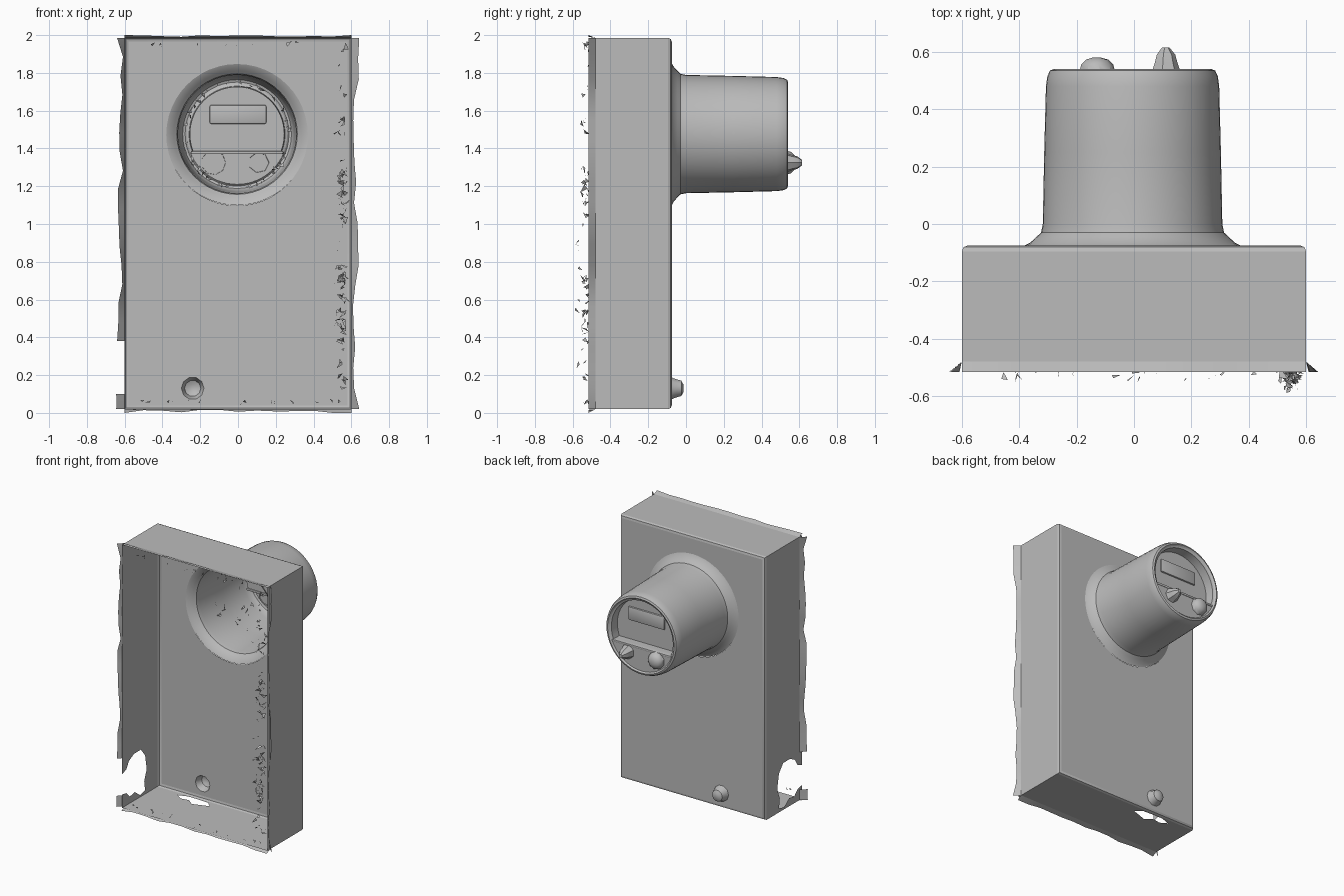
import bpy, bmesh, math, random
from mathutils import Vector

if "Cube" in bpy.data.objects:
    bpy.data.objects.remove(bpy.data.objects["Cube"])

random.seed(4)
GREY = bpy.data.materials.new("weathered_grey")
GREY.diffuse_color = (0.5, 0.5, 0.5, 1)
GREY.use_nodes = True
GREY.node_tree.nodes["Principled BSDF"].inputs["Base Color"].default_value = GREY.diffuse_color

W, Z0, Z1, YF, YB = 0.6, 0.02, 1.985, -0.51, -0.075   # cabinet limits
CH = 0.02                                             # back edge chamfer
CX, CZ = -0.005, 1.472                                # meter axis


def finish(name, bm, angle=35, fix=True):
    if fix:
        bmesh.ops.recalc_face_normals(bm, faces=bm.faces)
    me = bpy.data.meshes.new(name)
    bm.to_mesh(me)
    bm.free()
    ob = bpy.data.objects.new(name, me)
    bpy.context.collection.objects.link(ob)
    me.materials.append(GREY)
    bpy.ops.object.select_all(action='DESELECT')
    ob.select_set(True)
    bpy.context.view_layer.objects.active = ob
    bpy.ops.object.shade_smooth_by_angle(angle=math.radians(angle))
    return ob


def circle(u, v, r, n):
    return [(u + r * math.cos(2 * math.pi * i / n), v + r * math.sin(2 * math.pi * i / n)) for i in range(n)]


def plate(name, loops, place, normal):
    """Flat sheet from an outline plus hole outlines."""
    bm = bmesh.new()
    edges = []
    for loop in loops:
        vs = [bm.verts.new(place(u, v)) for u, v in loop]
        edges += [bm.edges.new((vs[i], vs[(i + 1) % len(vs)])) for i in range(len(vs))]
    bmesh.ops.triangle_fill(bm, edges=edges, use_beauty=True, normal=normal)
    for f in bm.faces:
        f.normal_update()
        if f.normal.dot(Vector(normal)) < 0:
            f.normal_flip()
    return finish(name, bm, fix=False)


def loft(bm, rings, closed=True):
    rows = [[bm.verts.new(p) for p in r] for r in rings]
    n = len(rows[0])
    for a, b in zip(rows, rows[1:]):
        for i in range(n if closed else n - 1):
            j = (i + 1) % n
            bm.faces.new((a[i], a[j], b[j], b[i]))
    return rows


def lathe(name, profile, cx, cz, n, cap=False):
    """Turn (radius, y) pairs about an axis along y."""
    bm = bmesh.new()
    rows = loft(bm, [[(x, y, z) for x, z in circle(cx, cz, r, n)] for r, y in profile])
    if cap:
        bm.faces.new(rows[-1])
    return finish(name, bm)


def rect(a, b, c, d):
    return [(a, c), (b, c), (b, d), (a, d)]


# Back panel with openings behind the meter and the latch
plate("back_panel", [rect(-W + CH, W - CH, Z0 + CH, Z1 - CH),
                     circle(CX, CZ, 0.375, 48), circle(-0.24, 0.13, 0.06, 10)],
      lambda u, v: (u, YB, v), (0, 1, 0))

# Chamfered edge between panel and walls
bm = bmesh.new()
loft(bm, [[(x, y, z) for x, z in rect(-W + i, W - i, Z0 + i, Z1 - i)]
          for i, y in ((0, YB - CH), (0.006, YB - 0.006), (CH, YB))])
finish("back_edge", bm)

# Side walls; the left one has a torn notch at the bottom front corner
YE = YB - CH
plate("right_wall", [rect(YF, YE, Z0, Z1)], lambda u, v: (W, u, v), (1, 0, 0))
plate("left_wall", [[(YF, 0.27), (-0.46, 0.29), (-0.43, 0.34), (-0.37, 0.37), (-0.29, 0.37),
                     (-0.24, 0.31), (-0.22, 0.2), (-0.25, 0.12), (-0.24, 0.05), (-0.3, 0.035),
                     (-0.36, 0.08), (-0.42, 0.07), (-0.46, 0.11), (YF, 0.12),
                     (YF, Z0), (YE, Z0), (YE, Z1), (YF, Z1)]],
      lambda u, v: (-W, u, v), (-1, 0, 0))
plate("top_wall", [rect(-W, W, YF, YE)], lambda u, v: (u, v, Z1), (0, 0, 1))

# Floor with a ragged hole under the latch
hole = [(-0.41, -0.13), (-0.36, -0.16), (-0.3, -0.15), (-0.25, -0.19), (-0.19, -0.17),
        (-0.13, -0.15), (-0.17, -0.11), (-0.25, -0.105), (-0.34, -0.105)]
plate("floor", [rect(-W, W, YF, YE), hole], lambda u, v: (u, v, Z0), (0, 0, -1))

# Wavy flared lip around the open front
def lip(name, a, b, out, n):
    bm = bmesh.new()
    a, b, out = Vector(a), Vector(b), Vector(out)
    pts = [a.lerp(b, i / n) for i in range(n + 1)]
    ends = [p + out * (random.uniform(0.15, 1) if 0 < i < n else 1) + Vector((0, -0.006, 0))
            for i, p in enumerate(pts)]
    loft(bm, [[p + Vector((0, 0.03, 0)) for p in pts], ends], closed=False)
    finish(name, bm)

lip("right_lip", (W, YF, Z0), (W, YF, Z1), (0.042, 0, 0), 18)
lip("left_lip", (-W, YF, 0.38), (-W, YF, Z1), (-0.04, 0, 0), 16)
lip("left_corner_lip", (-W, YF, Z0), (-W, YF, 0.1), (-0.045, 0, 0), 2)
lip("top_lip", (-W, YF, Z1), (W, YF, Z1), (0, 0, 0.015), 12)
lip("bottom_lip", (-W, YF, Z0), (W, YF, Z0), (0, 0, -0.02), 12)

# Meter housing: flared collar, tapering barrel and rounded rim
lathe("meter_housing", [(0.377, YB), (0.358, -0.066), (0.335, -0.045), (0.319, -0.03),
                        (0.313, 0.0), (0.308, 0.25), (0.302, 0.48), (0.297, 0.515),
                        (0.288, 0.535), (0.275, 0.54), (0.265, 0.53)], CX, CZ + 0.004, 48)

# Meter face: lower plate flush with the rim, upper window sunk behind it
R, DEEP, CHORD = 0.266, 0.46, -0.095
a0 = math.asin(CHORD / R)
def arc(start, end, r, y, n):
    return [(CX + r * math.cos(start + (end - start) * i / n), y,
             CZ + 0.004 + r * math.sin(start + (end - start) * i / n)) for i in range(n + 1)]

bm = bmesh.new()
rows = loft(bm, [arc(a0, math.pi - a0, R, 0.53, 40), arc(a0, math.pi - a0, R - 0.012, 0.525, 40),
                 arc(a0, math.pi - a0, R - 0.016, DEEP, 40)])
bm.faces.new(rows[-1])
finish("meter_window", bm, 30)
bm = bmesh.new()
bm.faces.new([bm.verts.new(p) for p in arc(math.pi - a0, 2 * math.pi + a0, R, 0.53, 24)])
finish("meter_lower_face", bm)


def box(name, x0, x1, y0, y1, z0, z1, bevel):
    bm = bmesh.new()
    bmesh.ops.create_cube(bm, size=1)
    for v in bm.verts:
        v.co = ((x0 + x1) / 2 + v.co.x * (x1 - x0), (y0 + y1) / 2 + v.co.y * (y1 - y0),
                (z0 + z1) / 2 + v.co.z * (z1 - z0))
    bmesh.ops.bevel(bm, geom=bm.edges[:], offset=bevel, segments=2, affect='EDGES', profile=0.5)
    finish(name, bm)

box("window_sill", -0.25, 0.24, DEEP - 0.005, 0.533, 1.37, 1.386, 0.003)
box("dial_plate", -0.15, 0.15, DEEP - 0.012, DEEP + 0.012, 1.53, 1.63, 0.008)

# Knobs on the lower face and the latch on the panel
lathe("round_knob", [(0.065, 0.525), (0.058, 0.555), (0.04, 0.573), (0.015, 0.58)], -0.13, 1.325, 9, True)
lathe("pointed_knob", [(0.055, 0.525), (0.042, 0.56), (0.034, 0.59), (0.014, 0.615)], 0.11, 1.325, 7, True)
lathe("latch", [(0.06, YB), (0.05, -0.05), (0.043, -0.025), (0.02, -0.013)], -0.24, 0.13, 10, True)

# Loose scan flakes along the front edges and inside the barrel
bm = bmesh.new()
def flake(x, y, z, s):
    c = Vector((x, y, z))
    bm.faces.new([bm.verts.new(c + Vector([random.uniform(-s, s) for _ in range(3)])) for _ in range(3)])

for i in range(90):
    flake(random.gauss(0.55, 0.012), random.uniform(-0.55, -0.49), random.choice((random.uniform(0.1, 1.95), random.uniform(0.35, 0.75), random.uniform(1.0, 1.3))), 0.022)
for i in range(14):
    flake(random.gauss(0.54, 0.01), random.uniform(-0.59, -0.53), random.uniform(0.1, 1.1), 0.02)
for i in range(25):
    flake(random.uniform(-0.55, 0.55), random.uniform(-0.54, -0.5), random.choice((0.06, 1.95)), 0.018)
for i in range(70):
    a = random.uniform(0, 2 * math.pi)
    flake(CX + 0.275 * math.cos(a), random.uniform(0.1, 0.5), CZ + 0.275 * math.sin(a), 0.02)
finish("loose_flakes", bm)
